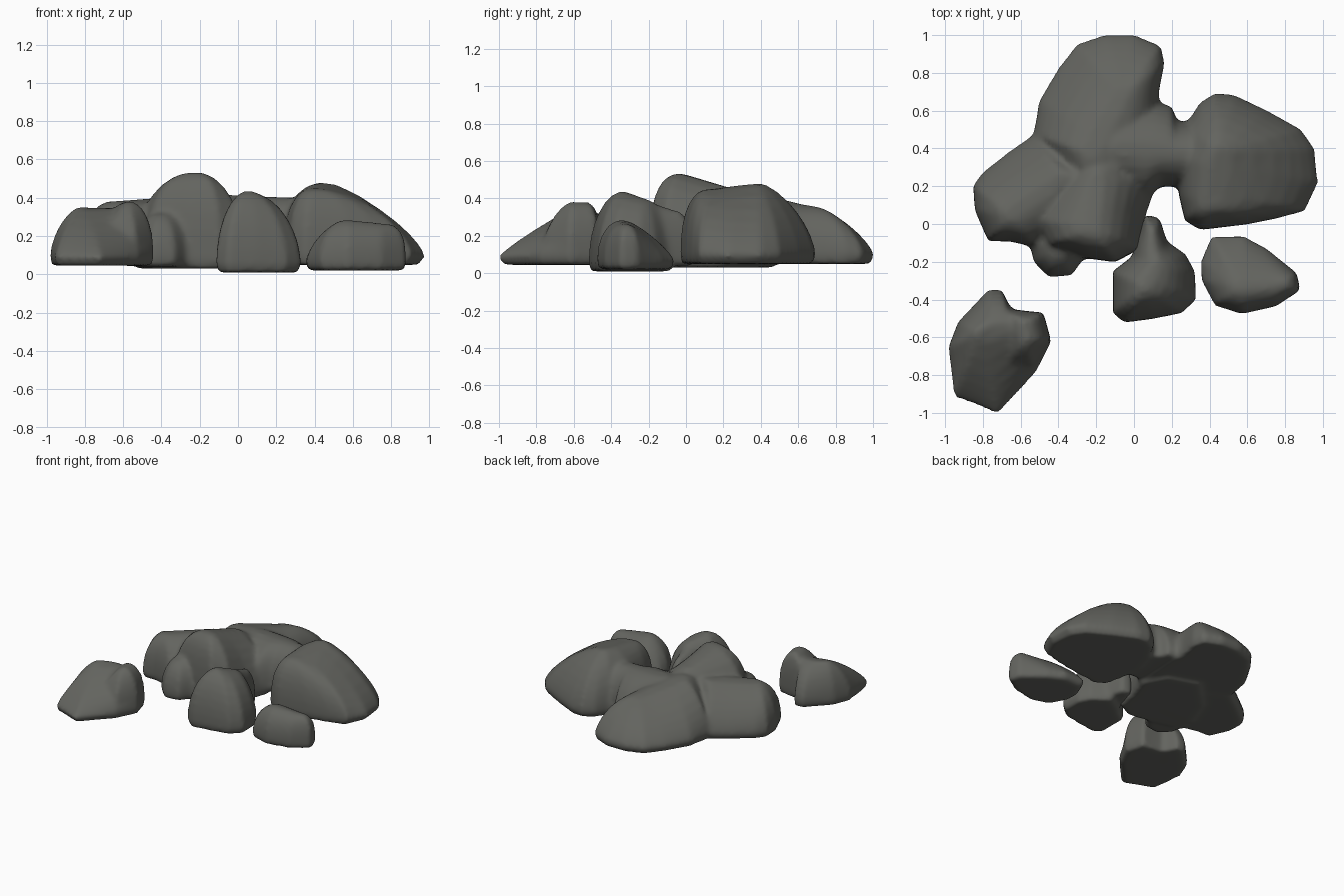
import bpy, bmesh
from mathutils import Vector

stone = bpy.data.materials.new("dark grey stone")
stone.diffuse_color = (0.125, 0.127, 0.114, 1)

RINGS = [1, .98, .93, .85, .73, .57, .36, .14]


def add_boulder(bm, z0, ridge, outline, grow=1.015):
    """Dome from a ground outline (x, y, steepness) up to a short ridge."""
    a, b = Vector(ridge[0]), Vector(ridge[1])
    ab = (b - a).xy
    spokes = []
    for x, y, n in outline:
        p = Vector((x, y))
        t = max(0, min(1, (p - a.xy).dot(ab) / max(ab.length_squared, 1e-6)))
        spokes.append((p, a.lerp(b, t), n))
    edge = z0 + 0.045
    rows = [[bm.verts.new((*c.xy.lerp(p, .95), z0)) for p, c, n in spokes]]
    for s in RINGS:
        rows.append([bm.verts.new((*c.xy.lerp(p, s * grow),
                                   edge + (c.z - edge) * (1 - s ** n) ** (1 / n)))
                     for p, c, n in spokes])
    k = len(spokes)
    for lo, hi in zip(rows, rows[1:]):
        for i in range(k):
            j = (i + 1) % k
            bm.faces.new((lo[i], lo[j], hi[j], hi[i]))
    bm.faces.new(rows[0][::-1])
    bm.faces.new(rows[-1])


def make_rock(name, boulders, smooth=5):
    """Fuse the boulders into one skin and soften it."""
    bm = bmesh.new()
    for z0, ridge, outline in boulders:
        # keep every outline counter-clockwise
        area = sum(p[0] * q[1] - q[0] * p[1]
                   for p, q in zip(outline, outline[1:] + outline[:1]))
        add_boulder(bm, z0, ridge, outline if area > 0 else outline[::-1])
    bmesh.ops.triangulate(bm, faces=bm.faces[:])
    bmesh.ops.recalc_face_normals(bm, faces=bm.faces[:])
    me = bpy.data.meshes.new(name)
    bm.to_mesh(me)
    bm.free()
    ob = bpy.data.objects.new(name, me)
    bpy.context.collection.objects.link(ob)
    me.materials.append(stone)
    rm = ob.modifiers.new("fuse", 'REMESH')
    rm.mode = 'VOXEL'
    rm.voxel_size = 0.018
    rm.use_smooth_shade = True
    sm = ob.modifiers.new("soften", 'SMOOTH')
    sm.factor = 0.5
    sm.iterations = smooth
    return ob


# Main cluster: back, left, centre, front stub, bridge and right boulder
back = (.05, [(-.24, .38, .435), (-.06, .68, .36)],
        [(-.53, .47, 1.6), (-.5, .65, 1.4), (-.4, .82, 1.35), (-.3, .95, 1.35),
         (-.15, 1, 1.35), (0, 1, 1.35), (.14, .94, 1.6), (.16, .85, 1.9), (.13, .7, 2.2),
         (.13, .5, 2), (.12, .25, 2), (0, .1, 2), (-.3, .1, 2)])
left = (.045, [(-.65, .05, .385), (-.36, .25, .41)],
        [(-.53, .47, 1.5), (-.66, .38, 1.5), (-.8, .27, 1.6), (-.85, .2, 1.8),
         (-.84, .07, 2), (-.77, -.09, 2.1), (-.66, -.09, 2.3), (-.53, -.12, 2.2),
         (-.3, -.05, 2), (-.2, .3, 2)])
centre = (.03, [(-.22, -.02, .535), (-.2, .25, .46)],
          [(-.54, .02, 2.2), (-.47, -.12, 2.5), (-.25, -.18, 2.7), (-.1, -.2, 2.7),
           (.03, -.13, 2.1), (.06, .05, 1.8), (.12, .22, 1.7), (.02, .4, 1.6),
           (-.22, .48, 1.5), (-.45, .25, 1.7)])
stub = (.04, [(-.41, -.14, .32), (-.35, 0, .4)],
        [(-.55, -.1, 2.2), (-.53, -.2, 2), (-.45, -.28, 2), (-.33, -.27, 2),
         (-.26, -.17, 2.2), (-.22, 0, 2), (-.5, .02, 2)])
bridge = (.06, [(-.1, .4, .42), (.32, .37, .4)],
          [(.06, .13, 2.2), (.14, .2, 2.2), (.25, .2, 2.2), (.4, .2, 2.2), (.4, .54, 2),
           (.23, .54, 2), (.2, .62, 1.8), (.13, .64, 1.8), (-.1, .65, 1.7),
           (-.3, .4, 1.7), (-.1, .15, 2)])
right = (.05, [(.4, .12, .45), (.45, .38, .487)],
         [(.28, .53, 1.9), (.35, .64, 1.6), (.43, .69, 1.55), (.53, .68, 1.5),
          (.7, .6, 1.5), (.88, .5, 1.4), (.95, .4, 1.35), (.97, .22, 1.35),
          (.9, .07, 1.6), (.75, .03, 1.9), (.6, 0, 2.2), (.35, -.03, 2.3),
          (.27, .02, 2.4), (.24, .15, 2.4), (.22, .35, 2.2)])
make_rock("main_boulder_cluster", [back, left, centre, stub, bridge, right])

# Front middle rock with a tail running back
front_body = (.01, [(.06, -.33, .44), (.11, -.22, .4)],
              [(.14, -.07, 2), (.27, -.16, 1.8), (.32, -.25, 1.8), (.325, -.4, 1.8),
               (.25, -.47, 1.8), (.1, -.5, 2), (-.05, -.52, 2), (-.11, -.47, 2),
               (-.11, -.25, 2), (.02, -.15, 2)])
front_tail = (.04, [(.1, -.22, .39), (.09, -.07, .34)],
              [(.06, .05, 2.2), (.135, .03, 2.2), (.17, -.08, 2.2), (.22, -.22, 2),
               (-.03, -.24, 2), (.01, -.1, 2.2)])
make_rock("front_middle_rock", [front_body, front_tail], 4)

# Small loose rock at front right, steep on its outer end, sloping to the back
small = (.02, [(.57, -.33, .288), (.77, -.32, .265)],
         [(.41, -.07, 1.25), (.58, -.065, 1.25), (.7, -.13, 1.4), (.86, -.26, 2.6),
          (.88, -.35, 2.6), (.75, -.435, 2.3), (.57, -.475, 2.2), (.43, -.43, 2),
          (.36, -.3, 1.6), (.355, -.2, 1.4)])
make_rock("front_right_rock", [small], 4)

# Loose pointed rock at front left, with a knob on its inner side
pointed = (.045, [(-.81, -.57, .36), (-.66, -.54, .35)],
           [(-.77, -.35, 1.7), (-.7, -.35, 1.7), (-.65, -.45, 2), (-.48, -.48, 2.2),
            (-.44, -.62, 2.2), (-.52, -.78, 1.5), (-.72, -1, 1.12), (-.84, -.95, 1.2),
            (-.95, -.91, 1.25), (-.98, -.65, 1.7), (-.93, -.52, 1.8)])
knob = (.06, [(-.59, -.53, .38), (-.58, -.61, .385)],
        [(-.67, -.45, 2.3), (-.48, -.47, 2.3), (-.44, -.62, 2.2), (-.53, -.77, 1.6),
         (-.69, -.78, 1.4), (-.76, -.58, 1.5)])
make_rock("front_left_rock", [pointed, knob], 4)
